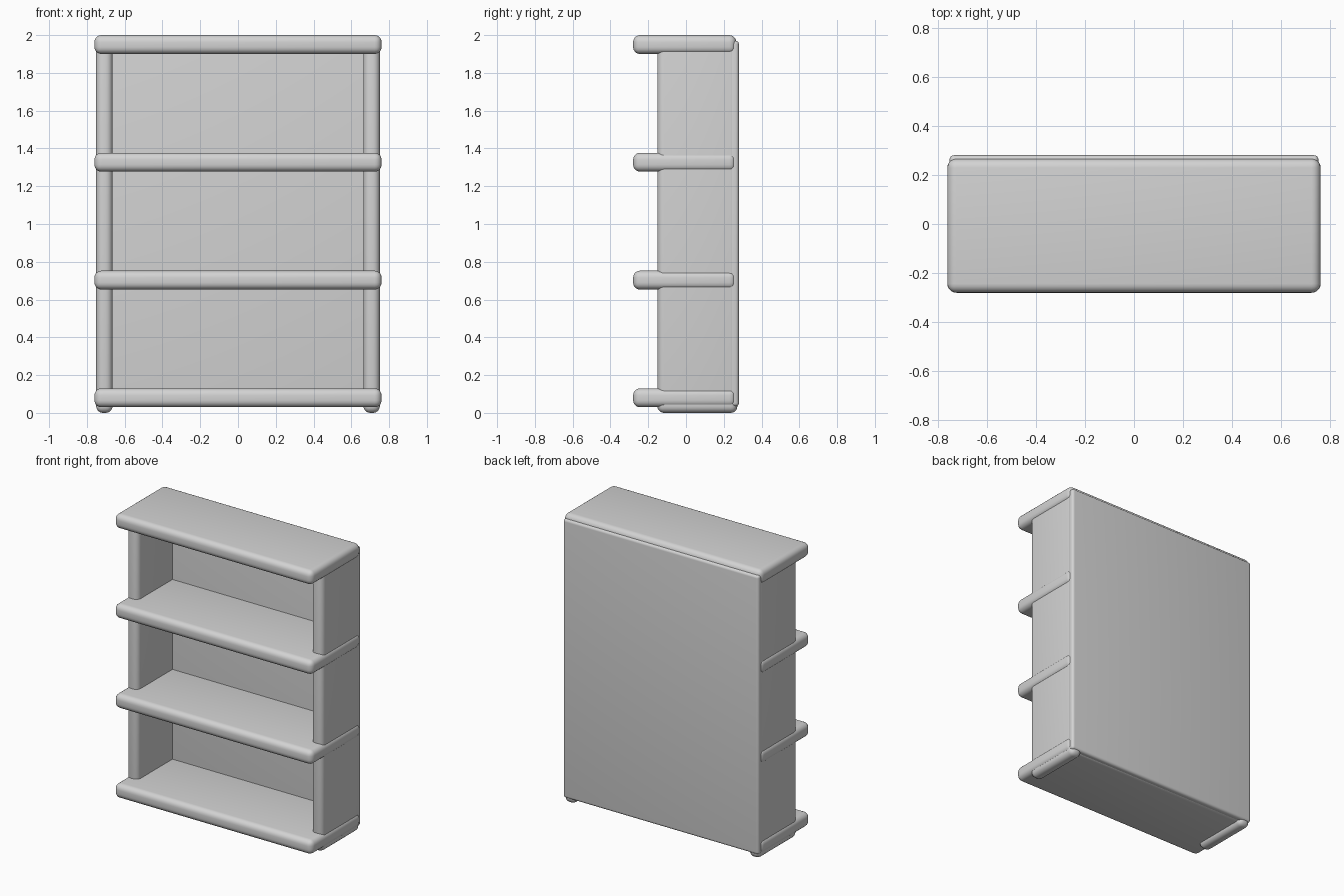
import bpy, math

if "Cube" in bpy.data.objects:
    bpy.data.objects.remove(bpy.data.objects["Cube"])

# One plain grey for the whole bookcase
grey = bpy.data.materials.new("light grey")
grey.diffuse_color = (0.65, 0.65, 0.65, 1)
grey.use_nodes = True
grey.node_tree.nodes["Principled BSDF"].inputs["Base Color"].default_value = grey.diffuse_color


def rounded_box(name, lo, hi, radius, segments=5):
    """Box between two corners with rounded edges."""
    bpy.ops.mesh.primitive_cube_add(size=1, location=[(a + b) / 2 for a, b in zip(lo, hi)])
    ob = bpy.context.object
    ob.name = name
    ob.scale = [b - a for a, b in zip(lo, hi)]
    bpy.ops.object.transform_apply(location=False, rotation=False, scale=True)
    mod = ob.modifiers.new("rounding", 'BEVEL')
    mod.width = radius
    mod.segments = segments
    mod.limit_method = 'NONE'
    bpy.ops.object.modifier_apply(modifier=mod.name)
    ob.data.materials.append(grey)
    bpy.ops.object.shade_smooth_by_angle(angle=math.radians(35))
    return ob


# Four thick shelves, the top one closing the case
for i, z in enumerate((0.03, 0.653, 1.277, 1.9)):
    rounded_box(f"shelf_{i + 1}", (-0.76, -0.28, z), (0.76, 0.266, z + 0.1), 0.037)

# Side panels, slightly inset from the shelf ends and reaching the floor
for name, x in (("left_side", -0.751), ("right_side", 0.664)):
    rounded_box(name, (x, -0.152, 0.0), (x + 0.087, 0.272, 1.975), 0.036)

# Thin back panel
rounded_box("back_panel", (-0.751, 0.23, 0.035), (0.751, 0.28, 1.97), 0.018)
